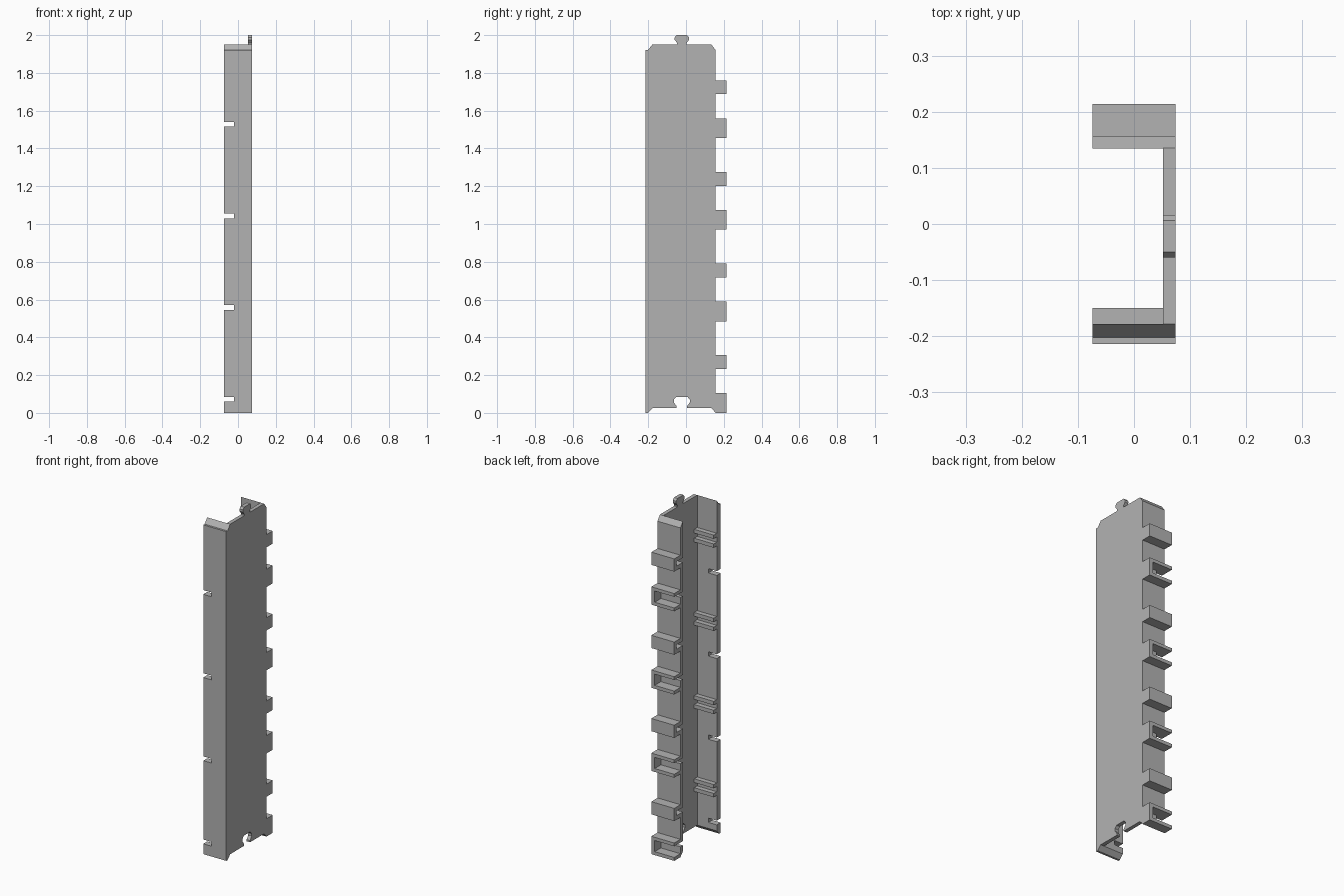
import bpy, bmesh
from mathutils import Vector

old = bpy.data.objects.get("Cube")
if old:
    bpy.data.objects.remove(old)

grey = bpy.data.materials.new("plain grey")
grey.use_nodes = True
grey.diffuse_color = (0.45, 0.45, 0.45, 1)
grey.node_tree.nodes["Principled BSDF"].inputs["Base Color"].default_value = grey.diffuse_color

X = 0.074            # half width of the channel
WALL_IN = 0.052      # inner face of the side panel
FRONT_IN, BACK_IN, BACK_OUT, HOOK_OUT = -0.178, 0.135, 0.157, 0.214
LOW, HIGH, SHOULDER = 0.025, 1.95, 1.92
PITCH = 0.485


def prism(name, outline, axis, a, b):
    """Extrude a 2D outline along x (outline is y,z) or y (outline is x,z)."""
    bm = bmesh.new()
    place = (lambda p: (a, p[0], p[1])) if axis == "x" else (lambda p: (p[0], a, p[1]))
    face = bm.faces.new([bm.verts.new(place(p)) for p in outline])
    ext = bmesh.ops.extrude_face_region(bm, geom=[face])
    step = Vector((b - a, 0, 0)) if axis == "x" else Vector((0, b - a, 0))
    bmesh.ops.translate(bm, vec=step, verts=[g for g in ext["geom"] if isinstance(g, bmesh.types.BMVert)])
    bmesh.ops.recalc_face_normals(bm, faces=bm.faces)
    mesh = bpy.data.meshes.new(name)
    bm.to_mesh(mesh)
    bm.free()
    mesh.materials.append(grey)
    ob = bpy.data.objects.new(name, mesh)
    bpy.context.collection.objects.link(ob)
    return ob


def box(name, x, y, z):
    return prism(name, [(y[0], z[0]), (y[1], z[0]), (y[1], z[1]), (y[0], z[1])], "x", *x)


def cut(ob, x, y, z):
    """Remove a box-shaped slot from an object."""
    cutter = box("slot_cutter", x, y, z)
    cutter.hide_render = True
    mod = ob.modifiers.new("slot", "BOOLEAN")
    mod.operation, mod.solver, mod.object = "DIFFERENCE", "EXACT", cutter
    bpy.context.view_layer.objects.active = ob
    bpy.ops.object.modifier_apply(modifier=mod.name)
    bpy.data.objects.remove(cutter)


# Side panel with a locking knob on top and a matching keyhole below
MID = -0.022
knob = [(0.025, 1.95), (0.025, 1.958), (0.038, 1.975), (0.038, 1.988), (0.028, 2.0)]
hole = [(0.027, LOW), (0.027, 0.035), (0.042, 0.055), (0.042, 0.07), (0.03, 0.085)]


def mirrored(half):
    return [(MID - d, z) for d, z in half] + [(MID + d, z) for d, z in reversed(half)]


side = [(FRONT_IN, LOW)] + mirrored(hole) + [(BACK_IN, LOW), (BACK_IN, HIGH)]
side += mirrored(knob)[::-1] + [(FRONT_IN, HIGH)]
prism("side_panel", side, "x", WALL_IN, X)

# Front and back walls with sloped ends
front = prism("front_wall", [(-0.214, 0), (-0.202, 0), (FRONT_IN, LOW), (FRONT_IN, HIGH),
                             (-0.202, SHOULDER), (-0.214, SHOULDER)], "x", -X, X)
back = prism("back_wall", [(BACK_IN, LOW), (BACK_OUT, 0), (BACK_OUT, SHOULDER), (BACK_IN, HIGH)],
             "x", -X, X)

for i in range(4):
    z = i * PITCH

    # Matching edge slots in both walls
    for wall in (front, back):
        cut(wall, (-0.1, -0.02), (-0.3, 0.3), (z + 0.06, z + 0.085))

    # Open C-shaped hook
    x0, x1, t = -X, X, 0.022
    c = [(x0, z), (x1, z), (x1, z + 0.104), (x0, z + 0.104), (x0, z + 0.085),
         (x1 - t, z + 0.085), (x1 - t, z + 0.02), (x0, z + 0.02)]
    prism("back_hook", c, "y", BACK_OUT, HOOK_OUT)

    # Closed tab with a shelf pocket
    tab = box("back_tab", (-X, X), (BACK_OUT, HOOK_OUT), (z + 0.232, z + 0.306))
    for ob in (tab, back):
        cut(ob, (-0.1, WALL_IN), (0.1, 0.194), (z + 0.256, z + 0.282))

    # Pair of shelf rails inside the front wall
    for low in (0.232, 0.284):
        box("shelf_rail", (-X, WALL_IN), (FRONT_IN, -0.15), (z + low, z + low + 0.022))
